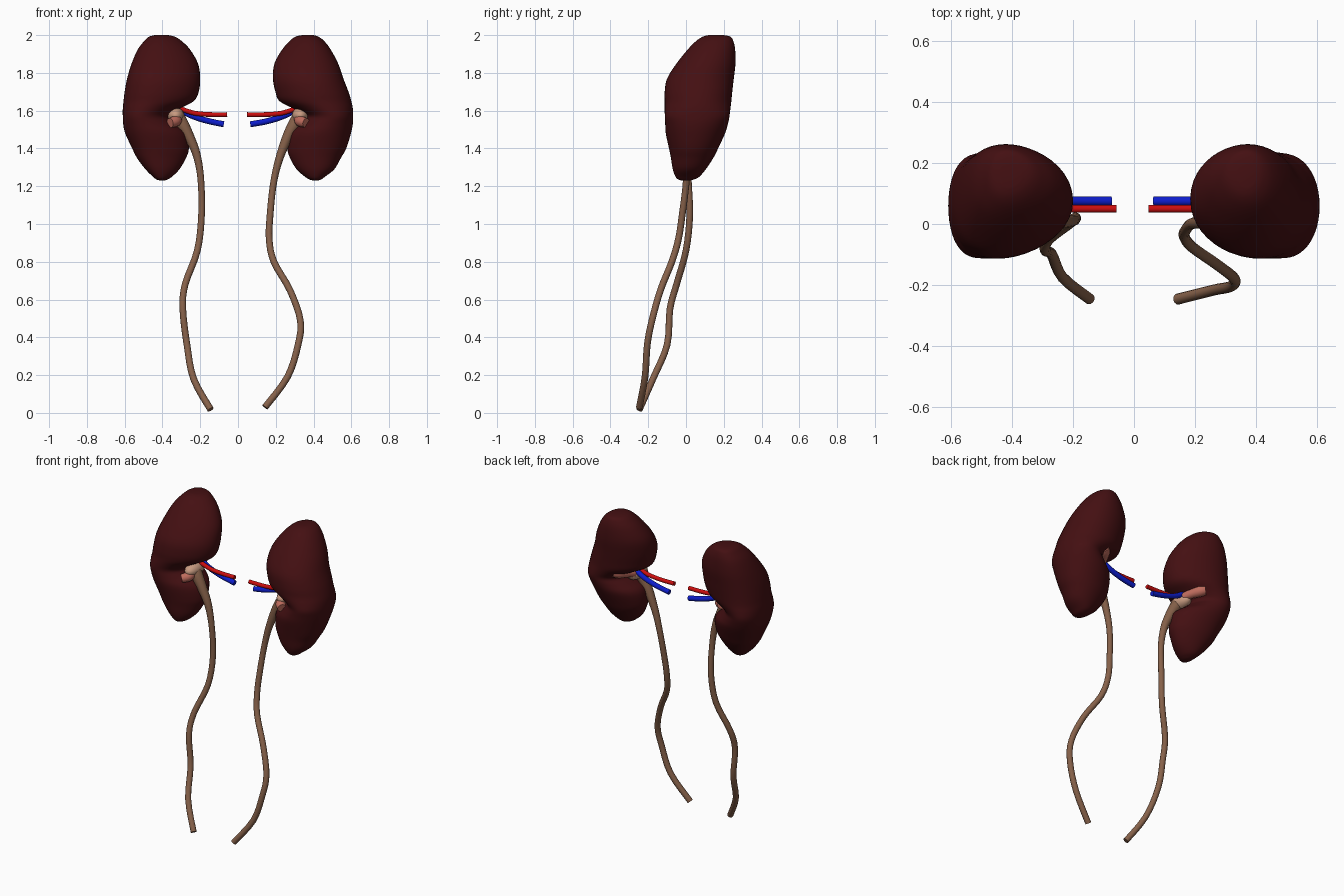
import bpy, bmesh, math
from mathutils import Vector

if "Cube" in bpy.data.objects:
    bpy.data.objects.remove(bpy.data.objects["Cube"])


def material(name, rgb):
    m = bpy.data.materials.new(name)
    m.diffuse_color = (*rgb, 1)
    m.use_nodes = True
    m.node_tree.nodes["Principled BSDF"].inputs["Base Color"].default_value = m.diffuse_color
    return m


DARK_RED = material("dark red", (0.058, 0.005, 0.006))
BROWN = material("ureter brown", (0.24, 0.12, 0.068))
TAN = material("pelvis tan", (0.58, 0.33, 0.22))
PINK = material("calyx pink", (0.52, 0.15, 0.11))
RED = material("artery red", (0.60, 0.004, 0.004))
BLUE = material("vein blue", (0.004, 0.012, 0.60))


def catmull(rows, steps):
    """Smooth interpolation through rows of numbers."""
    out = []
    n = len(rows)
    for i in range(n - 1):
        p = [Vector(rows[min(max(i + k, 0), n - 1)]) for k in (-1, 0, 1, 2)]
        for j in range(steps):
            t = j / steps
            out.append(0.5 * (2 * p[1] + (p[2] - p[0]) * t
                              + (2 * p[0] - 5 * p[1] + 4 * p[2] - p[3]) * t * t
                              + (3 * p[1] - p[0] - 3 * p[2] + p[3]) * t ** 3))
    out.append(Vector(rows[-1]))
    return out


def finish(name, bm, mat):
    bmesh.ops.recalc_face_normals(bm, faces=bm.faces[:])
    me = bpy.data.meshes.new(name)
    bm.to_mesh(me)
    bm.free()
    me.materials.append(mat)
    for p in me.polygons:
        p.use_smooth = True
    ob = bpy.data.objects.new(name, me)
    bpy.context.collection.objects.link(ob)
    bpy.context.view_layer.objects.active = ob
    ob.select_set(True)
    bpy.ops.object.shade_smooth_by_angle(angle=math.radians(50))
    ob.select_set(False)
    return ob


def skin(bm, rings):
    """Bridge closed rings and cap both ends."""
    loops = [[bm.verts.new(p) for p in r] for r in rings]
    n = len(loops[0])
    for a, b in zip(loops, loops[1:]):
        for k in range(n):
            bm.faces.new((a[k], a[(k + 1) % n], b[(k + 1) % n], b[k]))
    bm.faces.new(loops[0])
    bm.faces.new(loops[-1])


def tube(name, pts, mat, sides=12, steps=4):
    """Round tube through (x, y, z, radius) points."""
    path = catmull(pts, steps)
    c = [Vector(p[:3]) for p in path]
    rings, side = [], None
    for i, p in enumerate(c):
        d = (c[min(i + 1, len(c) - 1)] - c[max(i - 1, 0)]).normalized()
        side = side or d.orthogonal()
        side = (side - d * side.dot(d)).normalized()
        up = d.cross(side)
        rings.append([p + path[i][3] * (side * math.cos(a) + up * math.sin(a))
                      for a in (2 * math.pi * k / sides for k in range(sides))])
    bm = bmesh.new()
    skin(bm, rings)
    return finish(name, bm, mat)


def kidney(name, s, rows, shift, sides=44):
    """Loft of egg-shaped sections: z, inner x, outer x, front y, back y."""
    rings = []
    for z, xi, xo, y0, y1 in catmull(rows, 4):
        cx, hx, cy, hy = (xi + xo) / 2, (xo - xi) / 2, (y0 + y1) / 2, (y1 - y0) / 2
        ring = []
        for k in range(sides):
            a = 2 * math.pi * k / sides
            ca, sa = math.cos(a), math.sin(a)
            x = cx + hx * (ca + shift * sa * sa)
            ring.append((s * x, cy + hy * sa, z))
        rings.append(ring)
    bm = bmesh.new()
    skin(bm, rings)
    return finish(name, bm, DARK_RED)


def ellipsoid(name, loc, size, mat):
    bm = bmesh.new()
    bmesh.ops.create_uvsphere(bm, u_segments=20, v_segments=12, radius=1)
    for v in bm.verts:
        v.co = Vector([v.co[i] * size[i] + loc[i] for i in range(3)])
    return finish(name, bm, mat)


# Kidney profiles: z, front y, back y are shared, x extents differ per side
ZY = [(2.0, .12, .20), (1.992, .09, .235), (1.97, .055, .25), (1.925, .01, .26),
      (1.85, -.05, .262), (1.77, -.10, .253), (1.70, -.113, .245),
      (1.65, -.113, .24), (1.61, -.113, .235), (1.57, -.112, .23),
      (1.53, -.11, .222), (1.48, -.107, .207), (1.40, -.09, .17),
      (1.35, -.08, .145), (1.29, -.07, .105), (1.25, -.055, .07),
      (1.235, -.04, .04), (1.23, -.02, .02)]
X_LEFT = [(.37, .44), (.335, .47), (.30, .495), (.255, .53), (.212, .563),
          (.20, .587), (.208, .60), (.235, .606), (.31, .61), (.36, .61),
          (.325, .608), (.268, .597), (.26, .56), (.275, .535), (.31, .49),
          (.35, .45), (.375, .43), (.39, .41)]
X_RIGHT = [(.34, .40), (.305, .425), (.275, .455), (.235, .49), (.193, .53),
           (.185, .558), (.198, .585), (.22, .60), (.295, .608), (.355, .61),
           (.32, .608), (.27, .598), (.262, .573), (.275, .545), (.31, .51),
           (.355, .46), (.38, .44), (.40, .42)]

for side, s, xs, shift in (("left", -1, X_LEFT, .2), ("right", 1, X_RIGHT, .08)):
    kidney(side + "_kidney", s,
           [(z, a, b, y0, y1) for (z, y0, y1), (a, b) in zip(ZY, xs)], shift)

    # Renal pelvis and calyces nested in the notch
    ellipsoid(side + "_pelvis", (s * .33, .03, 1.575), (.045, .085, .042), TAN)
    tube(side + "_back_calyx", [(s * .315, .08, 1.59, .025), (s * .335, .12, 1.60, .028),
                                (s * .365, .165, 1.61, .034), (s * .39, .19, 1.615, .028)], PINK)
    tube(side + "_front_calyx", [(s * .325, .0, 1.56, .028), (s * .33, -.035, 1.545, .03),
                                 (s * .36, -.065, 1.535, .026)], PINK)

    # Artery and vein
    d = .005 if s < 0 else -.005
    tube(side + "_artery", [(s * .315, .05, 1.615, .013), (s * .27, .05, 1.598, .013),
                            (s * .22, .05, 1.585, .013), (s * .14, .05, 1.579, .013),
                            (s * (.052 + d), .05, 1.579, .013)], RED)
    tube(side + "_vein", [(s * .31, .075, 1.61, .016), (s * .26, .075, 1.58, .016),
                          (s * .20, .075, 1.557, .016), (s * .14, .075, 1.541, .016),
                          (s * (.07 + d), .075, 1.528, .016)], BLUE)

# Ureters: funnel at the top, then a winding tube down and forward
tube("left_ureter", [(-.325, .02, 1.58, .036), (-.295, .012, 1.53, .034),
                     (-.258, .01, 1.46, .028), (-.22, .01, 1.37, .022),
                     (-.197, .012, 1.24, .018), (-.193, .02, 1.05, .018),
                     (-.215, .0, .86, .018), (-.28, -.05, .68, .018),
                     (-.292, -.085, .55, .018), (-.27, -.10, .36, .018),
                     (-.235, -.175, .18, .018), (-.145, -.247, .018, .018)], BROWN)
tube("right_ureter", [(.33, .02, 1.58, .036), (.30, .012, 1.53, .034),
                      (.262, .008, 1.46, .028), (.217, .005, 1.34, .021),
                      (.187, .0, 1.21, .018), (.17, -.02, 1.05, .018),
                      (.165, -.04, .92, .018), (.19, -.075, .80, .018),
                      (.275, -.135, .65, .018), (.33, -.18, .49, .018),
                      (.318, -.205, .36, .018), (.262, -.217, .19, .018),
                      (.143, -.247, .03, .018)], BROWN)
